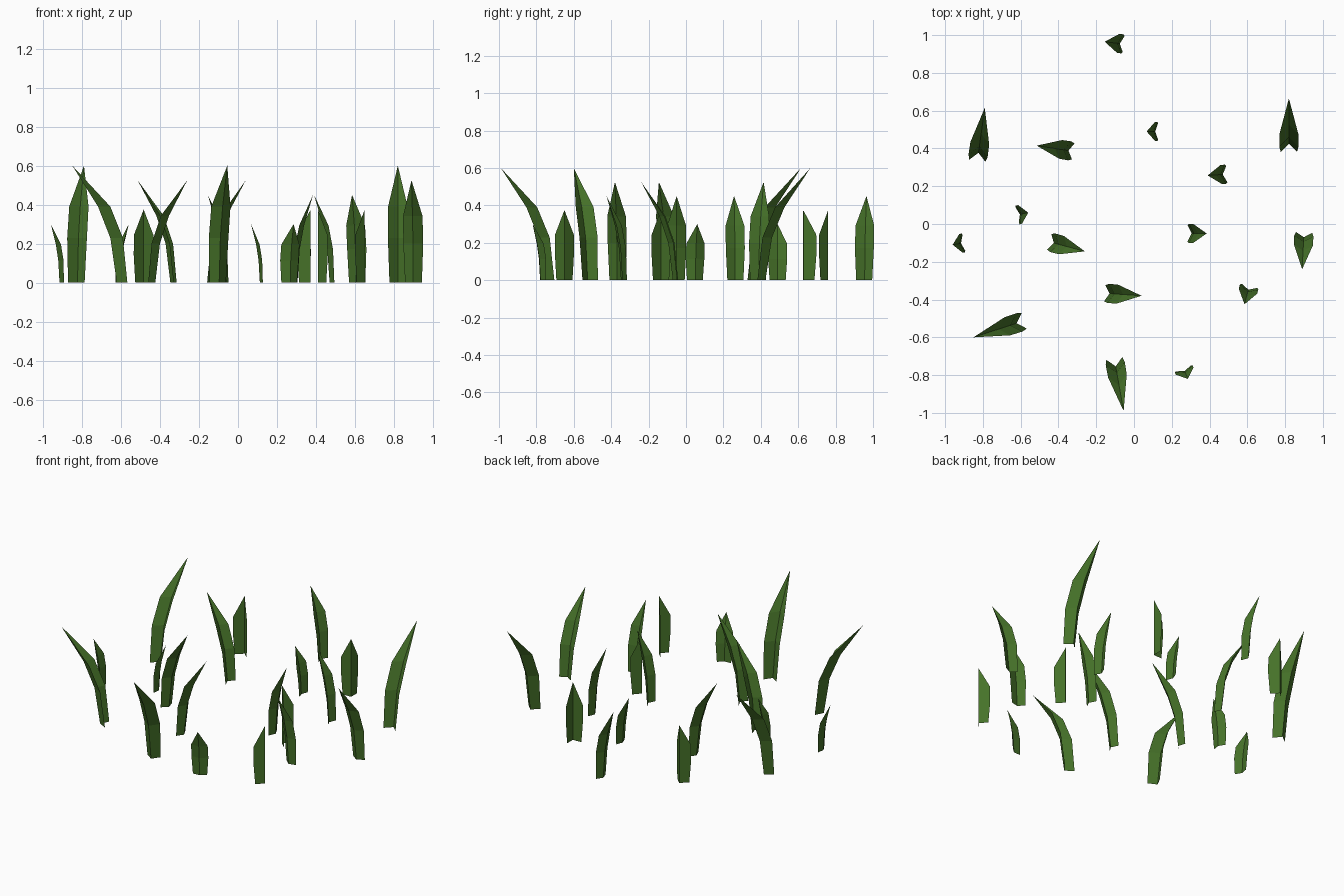
import bpy, math
from mathutils import Matrix, Vector

if "Cube" in bpy.data.objects:
    bpy.data.objects.remove(bpy.data.objects["Cube"])

green = bpy.data.materials.new("grass_green")
green.diffuse_color = (0.061, 0.168, 0.022, 1)
green.use_nodes = True
green.node_tree.nodes["Principled BSDF"].inputs["Base Color"].default_value = green.diffuse_color

# blade kinds: height, forward lean of the keel, depth of the V fold
TALL, LONG, MID, UPRIGHT, SHORT = ((0.60, 0.24, 0.05), (0.525, 0.17, 0.03),
                                   (0.45, 0.08, 0.025), (0.375, 0.0, 0.048),
                                   (0.30, 0.045, 0.018))
ROWS = ((0, 0.043), (0.38, 0.051), (0.65, 0.050))  # height fraction, half width


def blade(kind, tip_x, tip_y, angle):
    """Folded blade: keel faces the lean direction, wings trail behind."""
    height, lean, depth = kind
    verts, faces = [], []
    for t, w in ROWS:
        k, z, d = lean * t * t - lean, height * t, depth * w / 0.05
        verts += [(k - d, w, z), (k, 0, z), (k - d, -w, z)]
    verts.append((0, 0, height))
    for r in (0, 3):
        for c in (r, r + 1):
            faces.append((c + 1, c, c + 3, c + 4)[::-1])
    faces += [(6, 7, 9)[::-1], (7, 8, 9)[::-1]]
    m = Matrix.Translation((tip_x, tip_y, 0)) @ Matrix.Rotation(math.radians(angle), 4, 'Z')
    mesh = bpy.data.meshes.new("grass_blade")
    mesh.from_pydata([m @ Vector(v) for v in verts], [], faces)
    mesh.materials.append(green)
    bpy.context.collection.objects.link(bpy.data.objects.new("grass_blade", mesh))


# tip position and lean direction of every blade
for kind, spots in (
    (TALL, ((-0.79, 0.615, 82), (0.82, 0.665, 90), (-0.85, -0.60, 198), (-0.055, -0.99, 280))),
    (LONG, ((-0.515, 0.415, 171), (-0.26, -0.145, -15), (0.89, -0.24, 267), (0.04, -0.38, -4))),
    (MID, ((-0.155, 0.965, 173), (0.39, 0.257, 184), (0.385, -0.05, 0), (0.585, -0.425, 255))),
    (UPRIGHT, ((-0.484, 0.76, 90), (0.373, 0.627, -44), (0.41, -0.135, 182), (0.65, -0.65, 0))),
    (SHORT, ((0.067, 0.49, 180), (-0.56, 0.06, 12), (-0.96, -0.11, 190), (0.285, -0.82, 292))),
):
    for x, y, a in spots:
        blade(kind, x, y, a)
